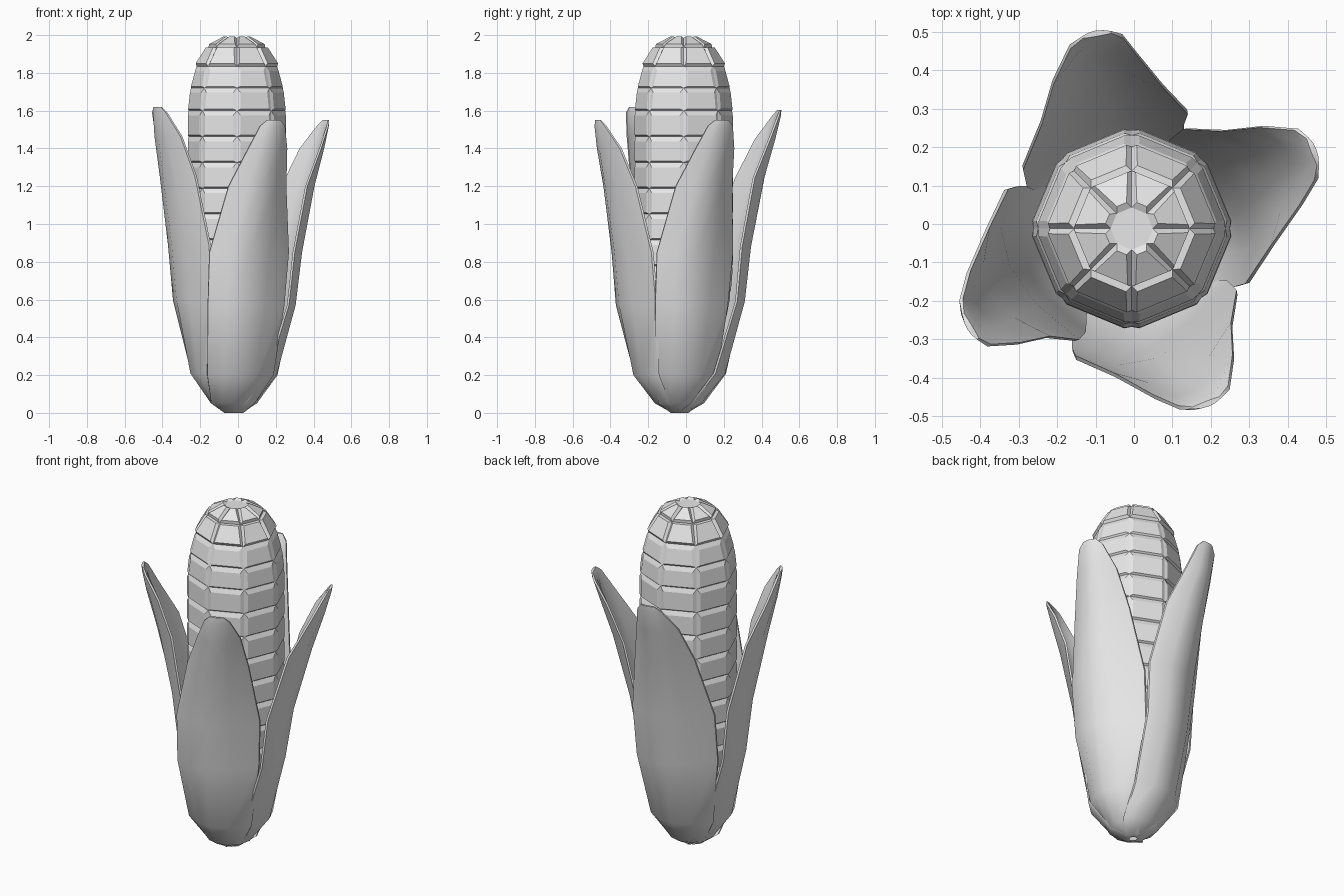
import bpy, bmesh, math
from mathutils import Matrix, Vector

cube = bpy.data.objects.get("Cube")
if cube:
    bpy.data.objects.remove(cube, do_unlink=True)

# One plain grey for everything
GREY = (0.8, 0.8, 0.8, 1.0)
grey = bpy.data.materials.new("plain_grey")
grey.use_nodes = True
grey.diffuse_color = GREY
grey.node_tree.nodes["Principled BSDF"].inputs["Base Color"].default_value = GREY


def make_object(name, bm):
    bmesh.ops.recalc_face_normals(bm, faces=bm.faces)
    mesh = bpy.data.meshes.new(name)
    bm.to_mesh(mesh)
    bm.free()
    mesh.materials.append(grey)
    obj = bpy.data.objects.new(name, mesh)
    bpy.context.collection.objects.link(obj)
    return obj


def loft(bm, loops):
    """Bridge closed point loops, cap both ends, return the side faces."""
    rings = [[bm.verts.new(p) for p in loop] for loop in loops]
    n = len(rings[0])
    sides = []
    for low, high in zip(rings, rings[1:]):
        for i in range(n):
            j = (i + 1) % n
            sides.append(bm.faces.new((low[i], low[j], high[j], high[i])))
    bm.faces.new(list(reversed(rings[0])))
    bm.faces.new(rings[-1])
    return sides


# Cob: eight-sided body, every face raised into a chamfered kernel
def build_cob():
    ROW, SHOULDER, SIDES = 0.137, 1.6, 8
    foot = [0.13, 0.18, 0.22, 0.245]
    profile = []
    for row in range(11):
        radius = foot[row] if row < len(foot) else 0.256
        profile.append((radius, SHOULDER - (10 - row) * ROW))
    profile += [(0.243, 1.72), (0.213, 1.835), (0.15, 1.935), (0.055, 1.985)]

    bm = bmesh.new()
    loops = []
    for radius, z in profile:
        angles = [math.tau * i / SIDES for i in range(SIDES)]
        loops.append([(radius * math.cos(a) - 0.006,
                       radius * math.sin(a) - 0.012, z) for a in angles])
    sides = loft(bm, loops)
    bmesh.ops.recalc_face_normals(bm, faces=bm.faces)
    crown, body = sides[-2 * SIDES:], sides[:-2 * SIDES]
    bmesh.ops.inset_individual(bm, faces=body, thickness=0.024, depth=0.011)
    # Kernels sag a little: steep underside, gentle upper slope
    sagging = {v for f in body for v in f.verts}
    bmesh.ops.translate(bm, verts=list(sagging), vec=(0, 0, -0.009))
    bmesh.ops.inset_individual(bm, faces=crown, thickness=0.013, depth=0.016)
    return make_object("cob", bm)


# Husk leaf sections: height, then left edge, middle and right edge (x, y)
SECTIONS = [
    (0.0, (-0.05, 0.0), (0.0, -0.04), (0.05, 0.0)),
    (0.05, (-0.12, -0.07), (0.0, -0.13), (0.11, -0.06)),
    (0.2, (-0.14, -0.19), (0.03, -0.245), (0.21, -0.12)),
    (0.57, (-0.14, -0.305), (0.06, -0.325), (0.265, -0.13)),
    (0.85, (-0.135, -0.33), (0.08, -0.355), (0.285, -0.16)),
    (1.2, (-0.04, -0.385), (0.14, -0.415), (0.265, -0.255)),
    (1.4, (0.06, -0.45), (0.18, -0.453), (0.265, -0.345)),
    (1.52, (0.12, -0.482), (0.19, -0.475), (0.25, -0.43)),
    (1.55, (0.155, -0.482), (0.195, -0.475), (0.225, -0.455)),
]
STEPS = (-1, -0.5, 0, 0.5, 1)
TIP = SECTIONS[-1][0]
LEAN = Vector((-0.022, -0.034, 0))  # the lower husk sits off centre


def leaf_loop(section, turn, twist, stretch, reach):
    """Curved outer skin and an inner skin that thins towards the rim."""
    z, left, mid, right = section
    left, mid, right = Vector(left), Vector(mid), Vector(right)
    outer = [left * (t * t - t) / 2 + mid * (1 - t * t) + right * (t * t + t) / 2
             for t in STEPS]
    thick = min(0.03, (right - left).length * 0.2)
    inward = -mid.normalized()
    inner = [p + inward * thick * (1 - 0.6 * t * t)
             for p, t in zip(outer, STEPS)]
    height = (z / TIP) ** 2
    rot = Matrix.Rotation(math.radians(turn + twist * height), 3, "Z")
    width = reach + (1 - reach) * height
    shift = LEAN * (1 - height)
    return [rot @ Vector((p.x * width, p.y * width, z * stretch)) + shift
            for p in outer + inner[::-1]]


def build_leaf(name, turn, twist, stretch, reach):
    bm = bmesh.new()
    loft(bm, [leaf_loop(s, turn, twist, stretch, reach) for s in SECTIONS])
    leaf = make_object(name, bm)
    bpy.ops.object.select_all(action="DESELECT")
    leaf.select_set(True)
    bpy.context.view_layer.objects.active = leaf
    bpy.ops.object.shade_smooth_by_angle(angle=math.radians(45))


build_cob()
build_leaf("husk_leaf_front", 0, 0, 1.0, 1.0)
build_leaf("husk_leaf_left", 90, 0, 1.0, 0.94)
build_leaf("husk_leaf_back", 180, -11, 1.035, 1.0)
build_leaf("husk_leaf_right", 270, 10, 1.045, 0.94)
